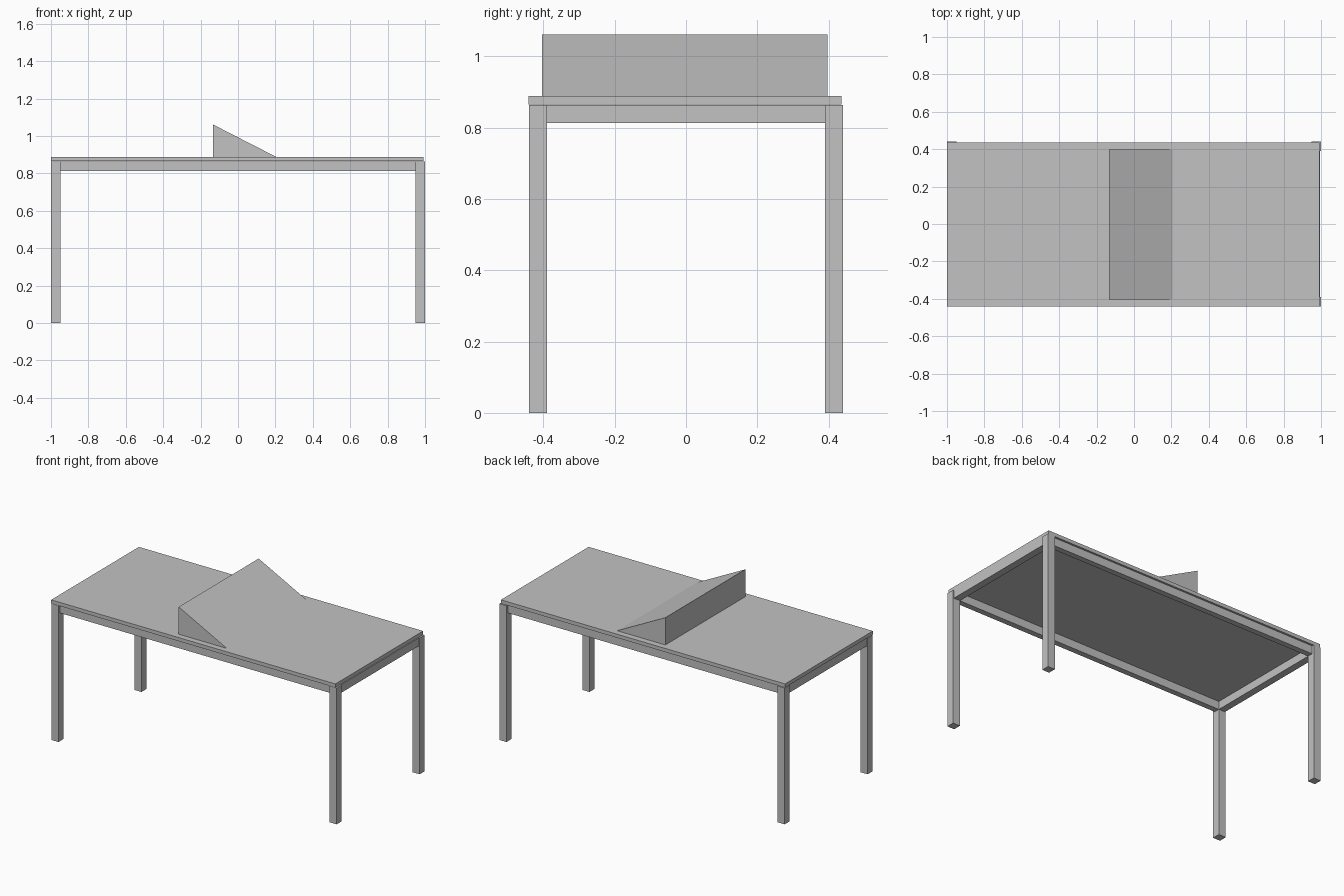
import bpy
import bmesh

if "Cube" in bpy.data.objects:
    bpy.data.objects.remove(bpy.data.objects["Cube"], do_unlink=True)

# One plain grey for everything
grey = bpy.data.materials.new("light grey")
grey.use_nodes = True
colour = (0.54, 0.54, 0.54, 1)
grey.diffuse_color = colour
grey.node_tree.nodes["Principled BSDF"].inputs["Base Color"].default_value = colour


def finish(name, bm):
    bmesh.ops.recalc_face_normals(bm, faces=bm.faces)
    mesh = bpy.data.meshes.new(name)
    bm.to_mesh(mesh)
    bm.free()
    mesh.materials.append(grey)
    obj = bpy.data.objects.new(name, mesh)
    bpy.context.collection.objects.link(obj)
    return obj


def box(name, low, high):
    bm = bmesh.new()
    bmesh.ops.create_cube(bm, size=1)
    for v in bm.verts:
        for i in range(3):
            v.co[i] = high[i] if v.co[i] > 0 else low[i]
    return finish(name, bm)


def prism(name, profile, y0, y1):
    """Extrude an (x, z) profile along y."""
    bm = bmesh.new()
    face = bm.faces.new([bm.verts.new((x, y0, z)) for x, z in profile])
    result = bmesh.ops.extrude_face_region(bm, geom=[face])
    moved = [g for g in result["geom"] if isinstance(g, bmesh.types.BMVert)]
    bmesh.ops.translate(bm, verts=moved, vec=(0, y1 - y0, 0))
    return finish(name, bm)


X, Y, LEG = 1.0, 0.44, 0.05
RAIL_LOW, FRAME_TOP, TOP_LOW, TOP_HIGH = 0.812, 0.863, 0.865, 0.888


def span(side, inner, outer):
    return sorted((side * inner, side * outer))


# Four square legs
for sx, xname in ((-1, "right"), (1, "left")):
    for sy, yname in ((-1, "front"), (1, "back")):
        x0, x1 = span(sx, X - LEG, X)
        y0, y1 = span(sy, Y - LEG, Y)
        box(f"{yname}_{xname}_leg", (x0, y0, 0), (x1, y1, FRAME_TOP))

# Rails between the legs; the long ones sit slightly inside
for s, name in ((-1, "front"), (1, "back")):
    y0, y1 = span(s, Y - LEG, Y - 0.014)
    box(f"{name}_rail", (-X + LEG, y0, RAIL_LOW), (X - LEG, y1, FRAME_TOP))
for s, name in ((-1, "right"), (1, "left")):
    x0, x1 = span(s, X - LEG, X - 0.005)
    box(f"{name}_rail", (x0, -Y + LEG, RAIL_LOW), (x1, Y - LEG, FRAME_TOP))

# Table top
box("table_top", (-X, -0.442, TOP_LOW), (0.992, 0.436, TOP_HIGH))

# Sloping wedge on the table
prism("wedge", [(-0.133, TOP_HIGH), (0.205, TOP_HIGH), (-0.133, 1.061)], -0.404, 0.397)
